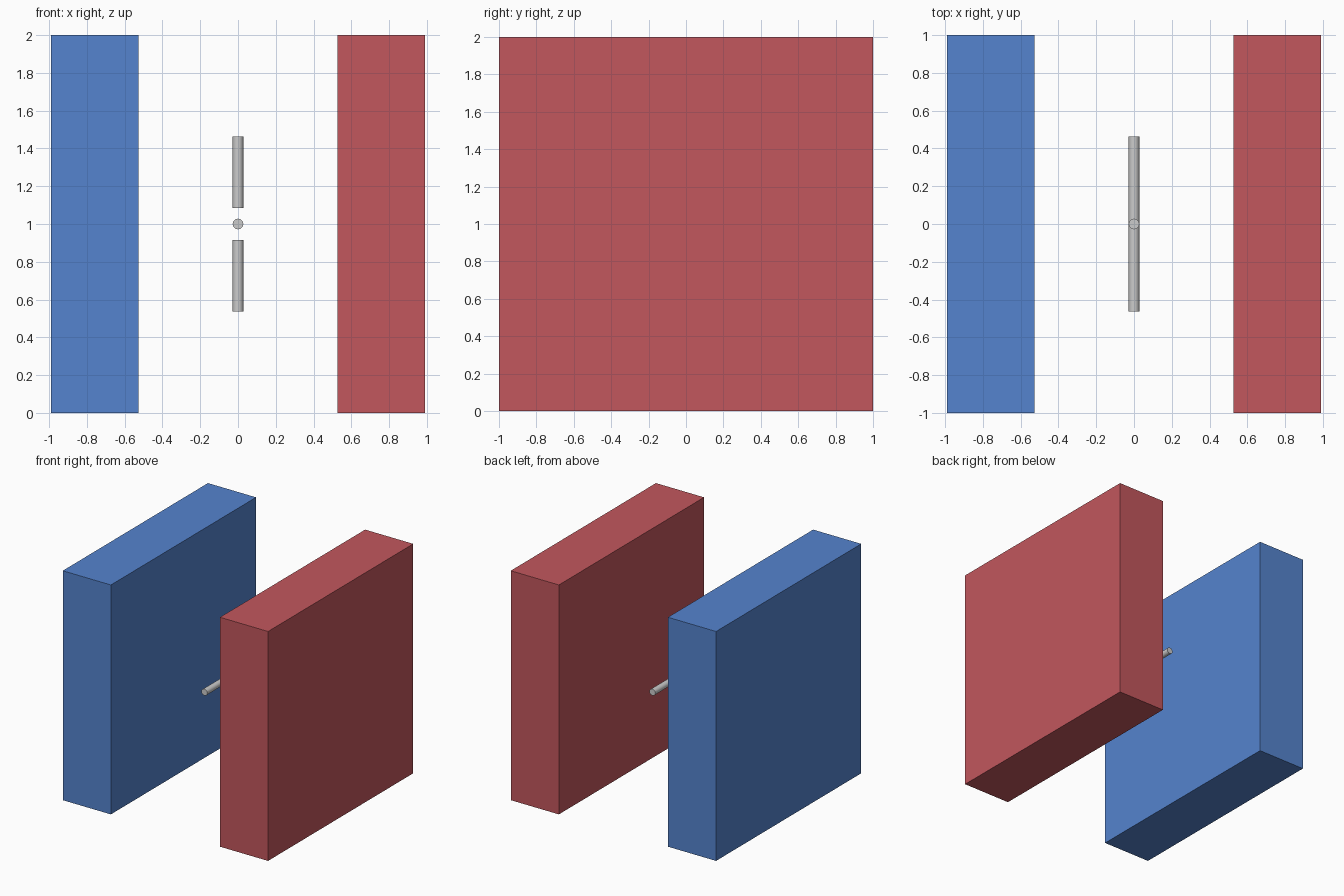
import bpy
from math import radians

if "Cube" in bpy.data.objects:
    bpy.data.objects.remove(bpy.data.objects["Cube"])


def material(name, color):
    mat = bpy.data.materials.new(name)
    mat.diffuse_color = color
    mat.use_nodes = True
    mat.node_tree.nodes["Principled BSDF"].inputs["Base Color"].default_value = mat.diffuse_color
    return mat


def block(name, x, mat):
    bpy.ops.mesh.primitive_cube_add(size=1, location=(x, 0, 1))
    ob = bpy.context.object
    ob.name = name
    ob.scale = (0.464, 2, 2)
    bpy.ops.object.transform_apply(location=False, rotation=False, scale=True)
    ob.data.materials.append(mat)


def rod(name, length, z, tilt=0):
    bpy.ops.mesh.primitive_cylinder_add(
        vertices=32, radius=0.028, depth=length,
        location=(0, 0, z), rotation=(radians(tilt), 0, 0))
    bpy.context.object.name = name
    bpy.ops.object.shade_smooth_by_angle(angle=radians(30))


# Two facing slabs
block("left_block", -0.758, material("blue", (0.09, 0.23, 0.62, 1)))
block("right_block", 0.758, material("red", (0.54, 0.095, 0.11, 1)))

# Cross of rods: one full horizontal rod, vertical rod split around it
rod("horizontal_rod", 0.926, 1, 90)
for name, side in (("lower_rod", -1), ("upper_rod", 1)):
    rod(name, 0.378, 1 + side * 0.274)
